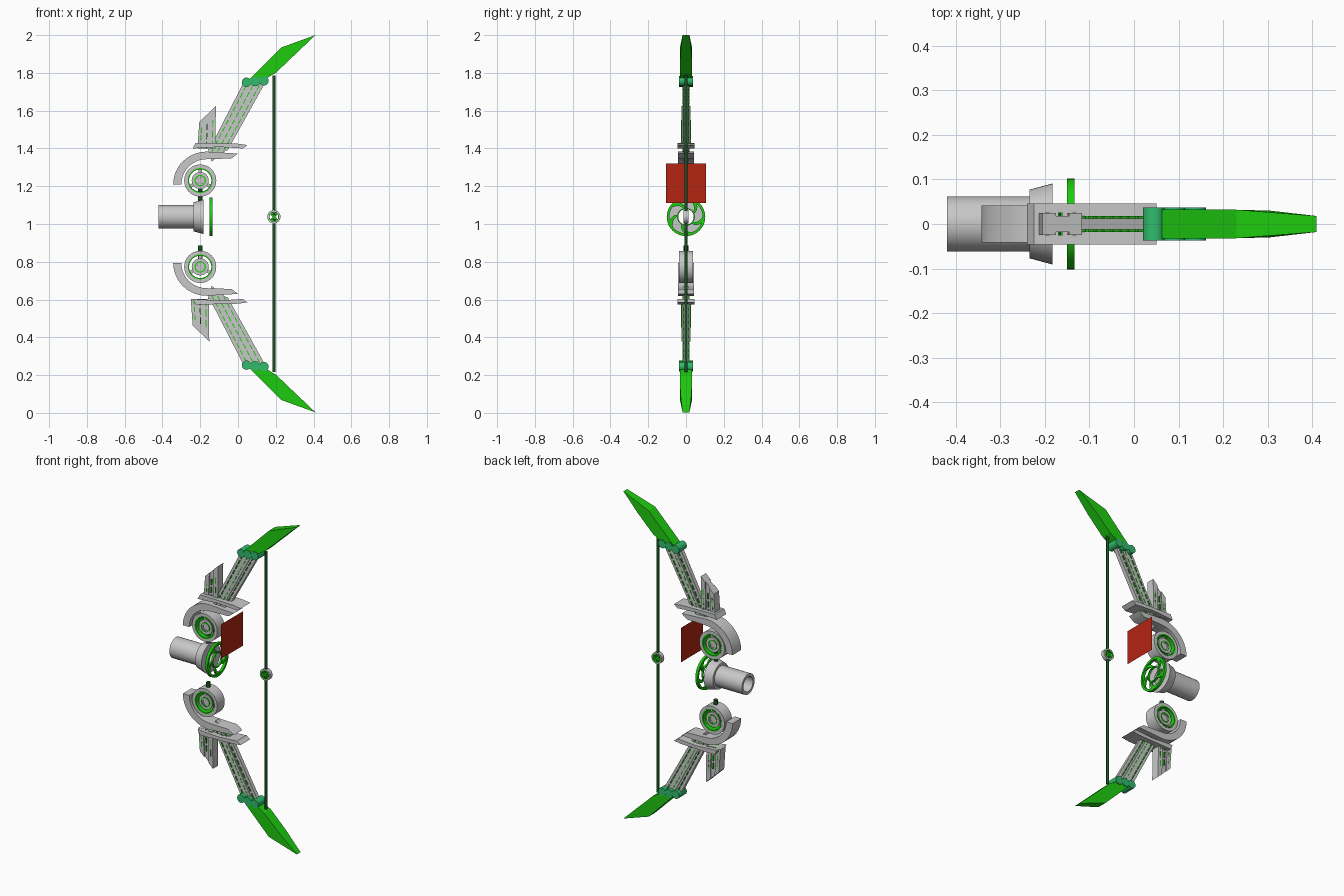
import bpy, bmesh, math
from mathutils import Vector

cube = bpy.data.objects.get("Cube")
if cube:
    bpy.data.objects.remove(cube, do_unlink=True)


def material(name, rgb):
    m = bpy.data.materials.new(name)
    m.use_nodes = True
    m.diffuse_color = (*rgb, 1)
    m.node_tree.nodes["Principled BSDF"].inputs["Base Color"].default_value = (*rgb, 1)
    return m


GREY = material("light grey", (0.58, 0.58, 0.58))
GREEN = material("bright green", (0.013, 0.6, 0.005))
TEAL = material("teal green", (0.03, 0.5, 0.15))
DARK = material("dark green", (0.008, 0.09, 0.012))
RED = material("red", (0.45, 0.018, 0.006))


def finish(name, bm, mat, smooth=False):
    bmesh.ops.recalc_face_normals(bm, faces=bm.faces)
    mesh = bpy.data.meshes.new(name)
    bm.to_mesh(mesh)
    bm.free()
    mesh.materials.append(mat)
    ob = bpy.data.objects.new(name, mesh)
    bpy.context.collection.objects.link(ob)
    if smooth:
        bpy.ops.object.select_all(action='DESELECT')
        ob.select_set(True)
        bpy.context.view_layer.objects.active = ob
        bpy.ops.object.shade_smooth_by_angle(angle=math.radians(35))
    return ob


def prisms(name, outlines, half, mat, axis='y', centre=0, smooth=False):
    """Extrude outlines both ways along an axis; half may be one value per point."""
    bm = bmesh.new()
    for pts in outlines:
        hs = half if isinstance(half, (list, tuple)) else [half] * len(pts)
        place = (lambda u, v, h: (u, h, v)) if axis == 'y' else (lambda u, v, h: (h, u, v))
        a = [bm.verts.new(place(*p, centre - h)) for p, h in zip(pts, hs)]
        b = [bm.verts.new(place(*p, centre + h)) for p, h in zip(pts, hs)]
        bm.faces.new(a)
        bm.faces.new(b)
        for i in range(len(pts)):
            j = (i + 1) % len(pts)
            bm.faces.new((a[i], a[j], b[j], b[i]))
    return finish(name, bm, mat, smooth)


def lathe(name, centre, axis, profile, mat, seg=40):
    """Revolve a closed (radius, height) profile about an axis."""
    bm = bmesh.new()
    rings = []
    for i in range(seg):
        t = math.tau * i / seg
        row = []
        for r, h in profile:
            c, s = r * math.cos(t), r * math.sin(t)
            off = {'x': (h, c, s), 'y': (c, h, s), 'z': (c, s, h)}[axis]
            row.append(bm.verts.new(Vector(centre) + Vector(off)))
        rings.append(row)
    n = len(profile)
    for i in range(seg):
        p, q = rings[i], rings[(i + 1) % seg]
        for k in range(n):
            l = (k + 1) % n
            bm.faces.new((p[k], p[l], q[l], q[k]))
    bmesh.ops.remove_doubles(bm, verts=bm.verts, dist=1e-5)
    return finish(name, bm, mat, True)


def ring(name, centre, axis, inner, outer, half, mat, seg=40):
    return lathe(name, centre, axis, [(inner, -half), (outer, -half), (outer, half), (inner, half)], mat, seg)


def rod(name, centre, axis, r, half, mat, seg=16):
    return lathe(name, centre, axis, [(0, -half), (r, -half), (r, half), (0, half)], mat, seg)


def lerp(a, b, t):
    return tuple(p + (q - p) * t for p, q in zip(a, b))


def dashes(a, b, count, width=0.0025):
    """Short thin outlines spaced along a line."""
    side = (Vector(b) - Vector(a)).orthogonal().normalized() * width
    out = []
    for i in range(count):
        p, q = Vector(lerp(a, b, i / count)), Vector(lerp(a, b, (i + 0.7) / count))
        out.append([p + side, q + side, q - side, p - side])
    return out


HEIGHT = 2.003

for part in ("upper", "lower"):
    low = part == "lower"

    def flip(pts, dx=0):
        return [(x + dx, HEIGHT - z if low else z) for x, z in pts]

    # Pointed limb tip
    tip = [(0.05, 1.755), (0.23, 1.935), (0.41, 2.0), (0.305, 1.9), (0.2, 1.8), (0.14, 1.765)]
    prisms(part + "_limb_tip", [flip(tip)], [0.032, 0.032, 0.018, 0.03, 0.032, 0.032], GREEN)

    # Row of hinge pins
    for i in range(3):
        x, z = flip([(0.045 + 0.046 * i, 1.75 + 0.004 * i)])[0]
        rod(f"{part}_hinge_pin_{i + 1}", (x, 0, z), 'y', 0.025, 0.037, TEAL, 20)

    # Three-band limb with dashed lines
    a, b = flip([(-0.16, 1.38), (0.025, 1.74)])
    c, d = flip([(-0.055, 1.39), (0.145, 1.75)])
    for i, (s, t) in enumerate([(0, 0.33), (0.33, 0.67), (0.67, 1)]):
        band = [lerp(a, c, s), lerp(b, d, s), lerp(b, d, t), lerp(a, c, t)]
        prisms(f"{part}_limb_band_{i + 1}", [band], 0.017 if i == 1 else 0.012, GREY)
    lines = [o for t in (0.2, 0.5, 0.8) for o in dashes(lerp(a, c, t), lerp(b, d, t), 10)]
    prisms(part + "_limb_dashes", lines, 0.0185, GREEN)
    prisms(part + "_limb_root", [flip([(-0.16, 1.4), (-0.05, 1.4), (-0.09, 1.37), (-0.14, 1.33)])], 0.014, GREY)

    # Swept fin made of three blades
    dx = -0.035 if low else 0
    feet, tops = [(-0.215, 1.4), (-0.12, 1.4)], [(-0.205, 1.54), (-0.117, 1.625)]
    for i in range(3):
        s, t = i / 3, (i + 1) / 3
        blade = [lerp(*feet, s), lerp(*tops, s), lerp(*tops, t), lerp(*feet, t)]
        prisms(f"{part}_fin_blade_{i + 1}", [flip(blade, dx)], 0.018 if i == 1 else 0.025, GREY)
    lines = []
    for t in (0.17, 0.5, 0.83):
        p, q = flip([lerp(*feet, t), lerp(lerp(*feet, t), lerp(*tops, t), 0.8)], dx)
        lines += dashes(p, q, 3)
    prisms(part + "_fin_dashes", lines, 0.0262, GREEN)

    # Cross plate
    plate = [(-0.24, 1.4), (-0.225, 1.43), (0, 1.425), (0.05, 1.418), (0.025, 1.4), (-0.1, 1.408)]
    prisms(part + "_cross_plate", [flip(plate)], 0.046, GREY)

    # Hooked guard around the wheel
    arc = [math.pi - math.pi / 2 * i / 14 for i in range(15)]
    outer = [(-0.165 + 0.178 * math.cos(t), 1.21 + 0.173 * math.sin(t)) for t in arc]
    inner = [(-0.165 + 0.135 * math.cos(t), 1.21 + 0.133 * math.sin(t)) for t in arc]
    guard = outer + [(0, 1.373), (-0.035, 1.347)] + inner[::-1]
    prisms(part + "_guard", [flip(guard)], 0.042, GREY, smooth=True)

    # Spoked wheel
    x, z = flip([(-0.2, 1.23)])[0]
    hub = (x, 0, z)
    ring(part + "_wheel_rim", hub, 'y', 0.062, 0.085, 0.036, GREY)
    ring(part + "_wheel_rim_band", hub, 'y', 0.059, 0.066, 0.038, GREEN)
    ring(part + "_wheel_hub", hub, 'y', 0.018, 0.045, 0.028, GREY)
    ring(part + "_wheel_hub_band", hub, 'y', 0.024, 0.03, 0.031, GREEN)
    rod(part + "_wheel_axle", hub, 'y', 0.018, 0.024, GREY)
    spokes = []
    for k in range(3):
        t = math.tau * k / 3 + math.pi / 2
        spokes.append([(x + r * math.cos(t + w), z + r * math.sin(t + w))
                       for r, w in ((0.04, -0.2), (0.062, -0.15), (0.062, 0.15), (0.04, 0.2))])
    prisms(part + "_wheel_spokes", spokes, 0.018, GREY)

    # Handle post between wheel and barrel
    z = flip([(0, 1.155)])[0][1]
    rod(part + "_handle_post", (-0.2, 0, z), 'z', 0.012, 0.038, DARK)

# Hollow barrel with flared collar
MID = 1.038
lathe("barrel", (0, 0, MID), 'x', [(0.045, -0.42), (0.062, -0.42), (0.062, -0.23), (0.045, -0.23)], GREY, 48)
lathe("barrel_collar", (0, 0, MID), 'x',
      [(0.045, -0.235), (0.077, -0.235), (0.091, -0.183), (0.045, -0.183)], GREY, 48)

# Fan wheel with curved blades
ring("fan_rim", (-0.142, 0, MID), 'x', 0.088, 0.102, 0.008, GREEN, 48)
blades = []
for k in range(5):
    lead, trail = [], []
    for i in range(6):
        r = 0.044 + 0.046 * i / 5
        t = math.tau * k / 5 + 0.5 + 0.6 * (i / 5) ** 1.5
        w = 0.1 + 0.12 * i / 5
        lead.append((r * math.cos(t - w), MID + r * math.sin(t - w)))
        trail.append((r * math.cos(t + w), MID + r * math.sin(t + w)))
    blades.append(lead + trail[::-1])
prisms("fan_blades", blades, 0.005, GREEN, axis='x', centre=-0.142)
ring("fan_hub", (-0.142, 0, MID), 'x', 0.041, 0.047, 0.006, GREEN)

# Bowstring and spoked bead
rod("bowstring", (0.19, 0, HEIGHT / 2), 'z', 0.008, 0.785, DARK, 12)
ring("string_bead", (0.19, 0, MID), 'y', 0.024, 0.035, 0.012, GREY, 32)
ring("string_bead_band", (0.19, 0, MID), 'y', 0.023, 0.027, 0.0135, GREEN, 32)
cross = []
for k in range(2):
    t = math.pi / 4 + math.pi / 2 * k
    u, v = Vector((math.cos(t), math.sin(t))) * 0.026, Vector((-math.sin(t), math.cos(t))) * 0.004
    c = Vector((0.19, MID))
    cross.append([c + u + v, c - u + v, c - u - v, c + u - v])
prisms("string_bead_spokes", cross, 0.009, GREEN)

# Flat square sight panel
bm = bmesh.new()
bm.faces.new([bm.verts.new((-0.04, y, z)) for y, z in
              ((-0.105, 1.11), (0.105, 1.11), (0.105, 1.32), (-0.105, 1.32))])
finish("sight_panel", bm, RED)
